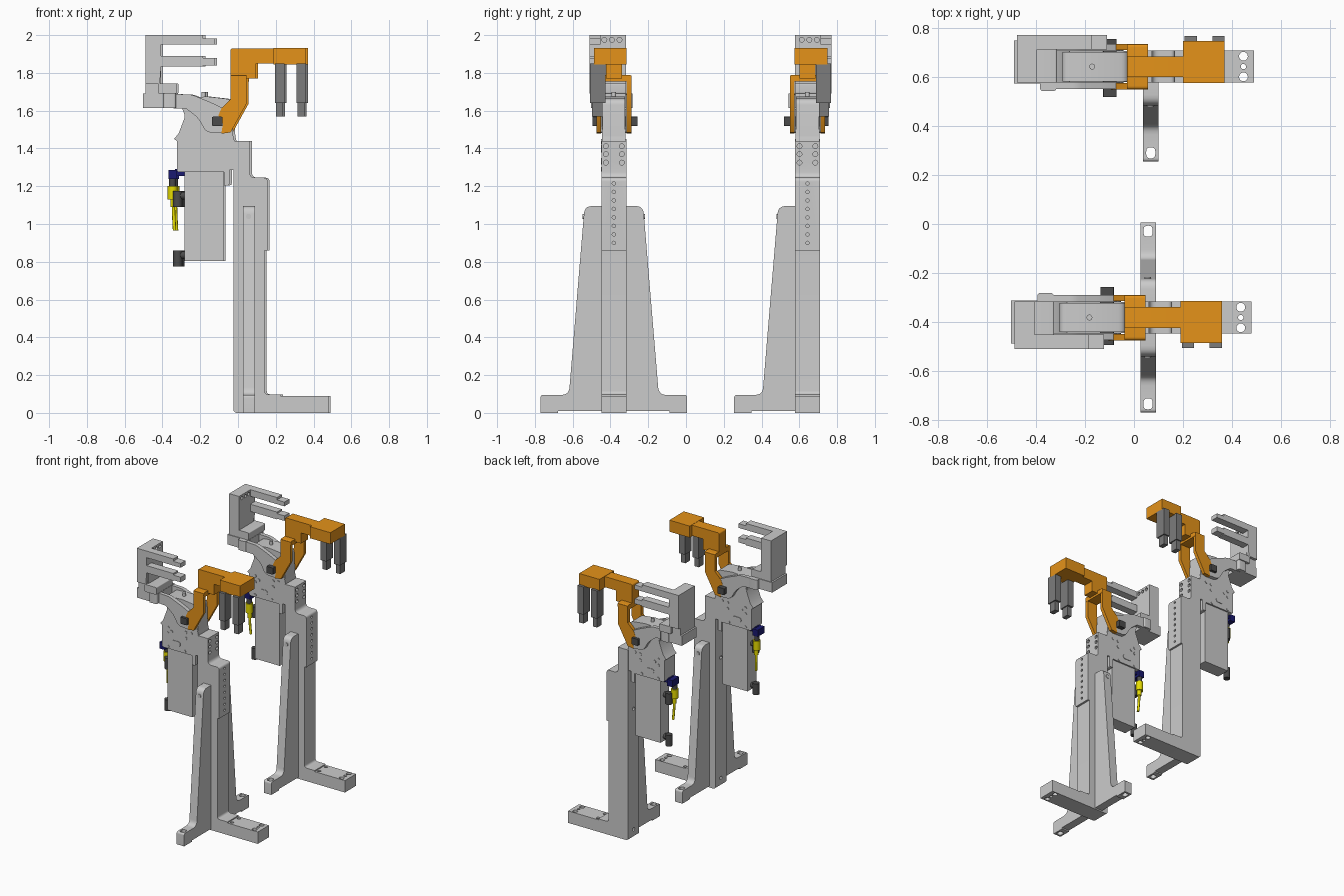
import bpy, bmesh, math
from mathutils import Vector

if "Cube" in bpy.data.objects:
    bpy.data.objects.remove(bpy.data.objects["Cube"])


def material(name, rgb):
    m = bpy.data.materials.new(name)
    m.diffuse_color = (*rgb, 1)
    m.use_nodes = True
    m.node_tree.nodes["Principled BSDF"].inputs["Base Color"].default_value = m.diffuse_color
    return m


ORANGE = material("orange_paint", (0.78, 0.29, 0.01))
DARK = material("dark_steel", (0.2, 0.2, 0.2))
BLACK = material("black_steel", (0.07, 0.07, 0.07))
YELLOW = material("yellow_plastic", (0.8, 0.72, 0.0))
NAVY = material("navy_plastic", (0.01, 0.01, 0.16))


def circle(a, b, r, n=16):
    return [(a + r * math.cos(2 * math.pi * i / n), b + r * math.sin(2 * math.pi * i / n)) for i in range(n)]


def rect(a0, a1, b0, b1, r=0):
    return [(a0, b0, r), (a1, b0, r), (a1, b1, r), (a0, b1, r)]


def rounded(pts, steps=5):
    """Replace each (a, b, r) corner by a curved fillet."""
    out = []
    for i, p in enumerate(pts):
        c = Vector(p[:2])
        r = p[2] if len(p) > 2 else 0
        if not r:
            out.append(c)
            continue
        s = c + (Vector(pts[i - 1][:2]) - c).normalized() * r
        e = c + (Vector(pts[(i + 1) % len(pts)][:2]) - c).normalized() * r
        for k in range(steps + 1):
            t = k / steps
            out.append(s * (1 - t) ** 2 + c * 2 * t * (1 - t) + e * t * t)
    return out


class Unit:
    """Local frame of one clamp station: offset, plus mirroring in y."""

    def __init__(self, prefix, cx, cy, side):
        self.prefix, self.cx, self.cy, self.side = prefix, cx, cy, side

    def place(self, x, y, z):
        return Vector((self.cx + x, self.cy + self.side * y, z))

    def mesh(self, name, solids):
        bm = bmesh.new()
        for axis, pts, lo, hi in solids:
            at = {'x': lambda p, h: (h, p[0], p[1]), 'y': lambda p, h: (p[0], h, p[1]),
                  'z': lambda p, h: (p[0], p[1], h)}[axis]
            pts = rounded(pts)
            low = [bm.verts.new(self.place(*at(p, lo))) for p in pts]
            top = [bm.verts.new(self.place(*at(p, hi))) for p in pts]
            bm.faces.new(low)
            bm.faces.new(top[::-1])
            for i in range(len(pts)):
                bm.faces.new((low[i - 1], low[i], top[i], top[i - 1]))
        bmesh.ops.recalc_face_normals(bm, faces=bm.faces)
        me = bpy.data.meshes.new(name)
        bm.to_mesh(me)
        bm.free()
        ob = bpy.data.objects.new(name, me)
        bpy.context.collection.objects.link(ob)
        return ob

    def solid(self, name, solids, mat=None, cuts=()):
        ob = self.mesh(self.prefix + name, solids)
        if cuts:
            cutter = self.mesh("cutter", cuts)
            mod = ob.modifiers.new("holes", 'BOOLEAN')
            mod.operation, mod.object, mod.solver = 'DIFFERENCE', cutter, 'EXACT'
            dg = bpy.context.evaluated_depsgraph_get()
            new = bpy.data.meshes.new_from_object(ob.evaluated_get(dg))
            ob.modifiers.clear()
            ob.data = new
            bpy.data.objects.remove(cutter)
        if mat:
            ob.data.materials.clear()
            ob.data.materials.append(mat)
        bpy.ops.object.select_all(action='DESELECT')
        ob.select_set(True)
        bpy.context.view_layer.objects.active = ob
        bpy.ops.object.shade_smooth_by_angle(angle=math.radians(30))
        return ob


def build(u, gussets):
    # L-shaped post and foot with bolt holes
    post = [(-.02, 0, .02), (.483, 0), (.483, .09), (.23, .09), (.23, .098), (.145, .098, .02), (.145, .86),
            (.16, .86), (.16, 1.245, .02), (.066, 1.245, .03), (.066, 1.44), (-.02, 1.44)]
    holes = [('z', circle(.44, y, r), -.1, .2) for y, r in ((-.042, .018), (0, .011), (.042, .018))]
    holes += [('z', circle(.25, y, .012), .07, .2) for y in (-.04, .04)]
    holes += [('x', circle(0, .9 + .045 * i, .009, 12), .14, .2) for i in range(8)]
    holes += [('x', circle(y, z, .013, 12), .04, .09) for y in (-.042, .042) for z in (1.325, 1.37, 1.412)]
    holes += [('x', circle(0, z, .013, 12), -.05, 0) for z in (.06, .97)]
    u.solid("post", [('y', post, -.066, .066)], cuts=holes)

    # Tapered side gussets with slotted feet
    for i, g in enumerate(gussets):
        prof = [(.066, .01), (.295, .01), (.295, 0), (.388, 0), (.388, .095, .015), (.238, .095, .04),
                (.155, 1.095, .04), (.066, 1.095)]
        slot = rect(.043, .08, *sorted((g * .33, g * .375)), .017)
        u.solid(f"gusset_{i}", [('x', [(g * p[0], *p[1:]) for p in prof], .03, .093)],
                cuts=[('z', slot, -.1, .2)])
        u.solid(f"gusset_screw_{i}", [('y', circle(.06, 1.04, .014), g * .12, g * .165)])

    # Clamp cylinder, mounting plates and head
    u.solid("cylinder", [('y', rect(-.28, -.072, .803, 1.3), -.052, .052)])
    body = [(-.32, 1.275, .015), (-.07, 1.275), (-.07, 1.205), (-.04, 1.205, .01), (-.04, 1.285),
            (-.015, 1.285), (-.015, 1.44), (-.03, 1.5), (-.27, 1.61), (-.28, 1.56), (-.31, 1.48),
            (-.335, 1.45), (-.32, 1.44)]
    u.solid("mounting_body", [('y', body, -.063, .063)])
    head = [(-.27, 1.5), (-.02, 1.44), (-.03, 1.66, .03), (-.16, 1.675), (-.31, 1.665, .04), (-.28, 1.58)]
    u.solid("clamp_head", [('y', head, -.06, .06), ('z', circle(-.178, 0, .012), 1.65, 1.7)])
    spots = [(-.27, 1.435), (-.12, 1.435), (-.27, 1.39), (-.12, 1.39), (-.27, 1.27 + .02), (-.13, 1.29),
             (-.24, 1.41), (-.075, 1.44)]
    for g in (-1, 1):
        u.solid("plate_screws_%s" % ("left" if g < 0 else "right"),
                [('y', circle(x, z, .011, 12), g * .05, g * .067) for x, z in spots]
                + [('y', rect(-.235, -.165, 1.315, 1.35, .017), g * .05, g * .067)])

    # Fixed arm: yoke cheeks around the head, foot block and C-shaped fork
    cheek = [(-.39, 1.615), (-.27, 1.61), (-.205, 1.56, .03), (-.165, 1.485, .03), (-.05, 1.48, .02),
             (-.05, 1.6, .03), (-.13, 1.64, .02), (-.24, 1.685, .02), (-.39, 1.69)]
    u.solid("fixed_yoke", [('y', cheek, -.092, -.063), ('y', cheek, .063, .092),
                           ('z', rect(-.39, -.325, -.1, .12, .012), 1.615, 1.69)])
    u.solid("fixed_arm_block", [('y', rect(-.498, -.36, 1.615, 1.69), -.07, .107),
                                ('y', rect(-.42, -.322, 1.69, 1.745, .008), -.065, .128)])
    u.solid("fork_column", [('y', rect(-.485, -.403, 1.69, 2), -.065, .107)],
            cuts=[('x', circle(y, 1.975, .013, 12), -.42, -.38) for y in (-.03, .01, .05)])
    fork = [(-.41, 1.745), (-.403, 1.835), (-.18, 1.835), (-.18, 1.84), (-.118, 1.84), (-.118, 1.878),
            (-.18, 1.878), (-.18, 1.89), (-.403, 1.89), (-.403, 1.95), (-.118, 1.95), (-.118, 1.982),
            (-.18, 1.982), (-.18, 2), (-.485, 2), (-.485, 1.745)]
    u.solid("fork_arms", [('y', fork, .07, .128)])

    # Orange swinging arm: yoke legs, bridge, beam and end block
    leg = [(-.035, 1.785), (.048, 1.785), (.048, 1.635), (-.035, 1.485), (-.085, 1.478), (-.075, 1.53),
           (-.1, 1.575), (-.085, 1.61), (-.035, 1.66)]
    u.solid("swing_legs", [('y', leg, g * .068, g * .093) for g in (-1, 1)], ORANGE)
    u.solid("swing_bridge", [('x', rect(-.093, .093, 1.755, 1.79, .015), -.035, .05)], ORANGE)
    beam = [(-.035, 1.77), (.1, 1.77), (.1, 1.85), (.2, 1.85), (.2, 1.93), (-.035, 1.93, .012)]
    u.solid("swing_beam", [('y', beam, -.042, .042)], ORANGE)
    u.solid("swing_block", [('y', rect(.193, .363, 1.845, 1.932), -.068, .105)], ORANGE)

    # Dark prongs hanging from the end block
    for i, x in enumerate((.2, .313)):
        u.solid(f"prong_{i}", [('y', rect(x, x + .05, 1.64, 1.85), .045, .125),
                               ('y', rect(x + .006, x + .042, 1.568, 1.65), .06, .115)], DARK)

    # Pivot bolts on both sides
    for g, end in ((-1, .125), (1, .112)):
        u.solid("pivot_%s" % ("inner" if g < 0 else "outer"),
                [('y', rect(-.133, -.078, 1.518, 1.568, .006), g * .06, g * end)], BLACK)

    # Hose fittings, sensor plug and cable on the rear face
    for i, z in enumerate((.835, 1.15)):
        u.solid(f"hose_fitting_{i}", [('x', circle(0, z, .02), -.315, -.275),
                                      ('z', circle(-.315, 0, .024), z - .06, z + .024)], BLACK)
    u.solid("sensor", [('y', rect(-.364, -.32, 1.237, 1.287), -.05, .03),
                       ('y', rect(-.33, -.27, 1.255, 1.29), -.03, .02)], NAVY)
    u.solid("sensor_stem", [('z', circle(-.342, -.03, .018), 1.195, 1.24)], BLACK)
    u.solid("sensor_plug", [('z', circle(-.342, -.03, .026), 1.13, 1.2),
                            ('z', circle(-.338, -.03, .016), 1.09, 1.14)], YELLOW)
    cu = bpy.data.curves.new(u.prefix + "cable", 'CURVE')
    cu.dimensions, cu.bevel_depth, cu.bevel_resolution, cu.use_fill_caps = '3D', .009, 2, True
    path = [(-.338, -.03, 1.1), (-.336, -.03, 1.04), (-.332, -.025, .965)]
    sp = cu.splines.new('BEZIER')
    sp.bezier_points.add(len(path) - 1)
    for bp, p in zip(sp.bezier_points, path):
        bp.co = u.place(*p)
        bp.handle_left_type = bp.handle_right_type = 'AUTO'
    cu.materials.append(YELLOW)
    bpy.context.collection.objects.link(bpy.data.objects.new(u.prefix + "cable", cu))


# Two mirrored stations; only the front one has gussets on both sides
build(Unit("front_", -.004, -.382, -1), (-1, 1))
build(Unit("rear_", .007, .643, 1), (-1,))
